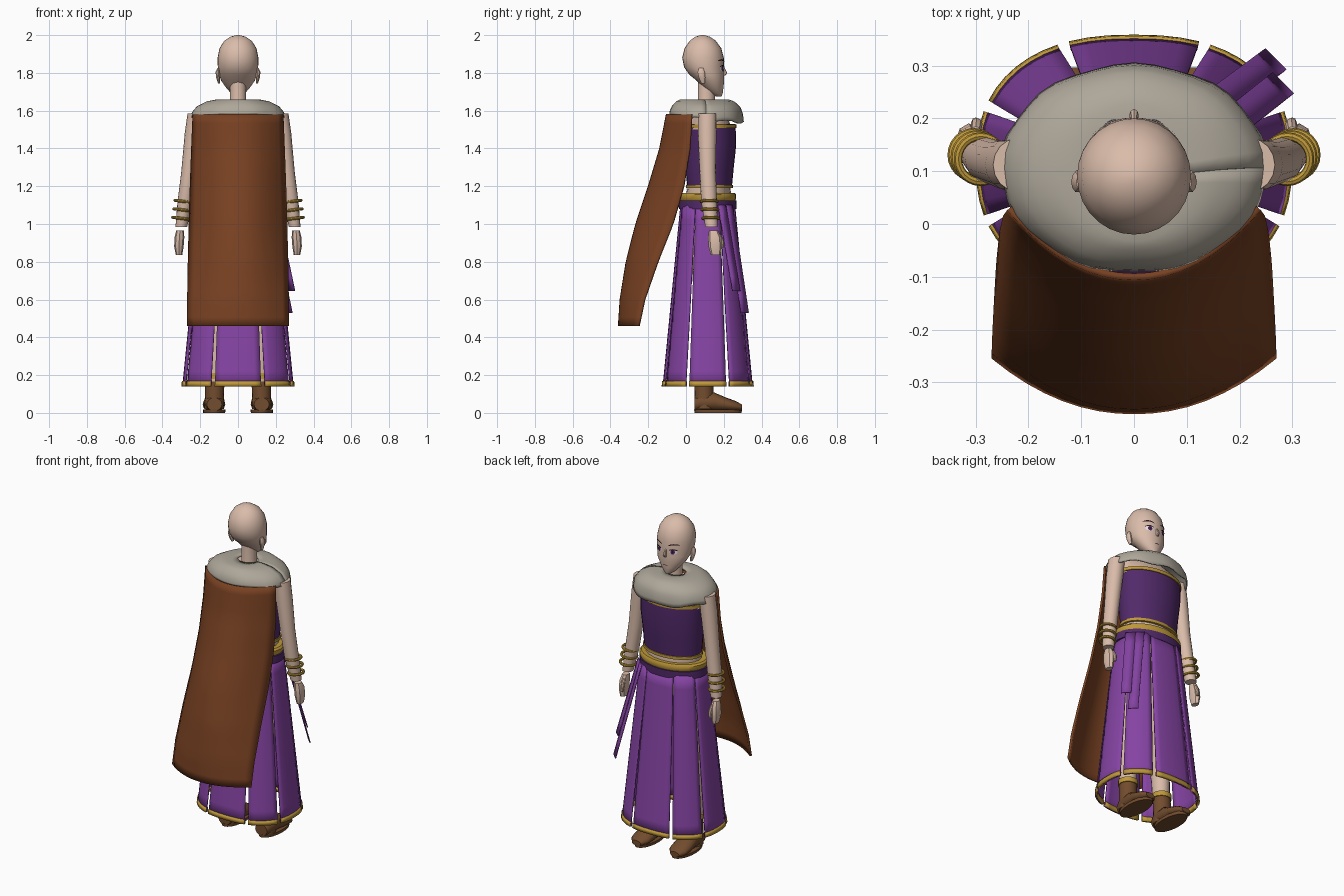
import bpy, bmesh, math
from mathutils import Vector as V

if "Cube" in bpy.data.objects:
    bpy.data.objects.remove(bpy.data.objects["Cube"])


def material(name, r, g, b):
    m = bpy.data.materials.new(name)
    lin = [((c / 255 + 0.055) / 1.055) ** 2.4 for c in (r, g, b)]
    m.diffuse_color = (*lin, 1)
    m.use_nodes = True
    m.node_tree.nodes["Principled BSDF"].inputs["Base Color"].default_value = m.diffuse_color
    return m


SKIN = material("skin", 218, 188, 170)
PURPLE = material("purple", 134, 68, 164)
PLUM = material("dark plum", 82, 42, 106)
GOLD = material("gold", 190, 152, 58)
BROWN = material("cape brown", 120, 65, 34)
GREY = material("collar grey", 174, 167, 154)
LEATHER = material("boot leather", 114, 76, 46)
DARK = material("dark brow", 40, 22, 26)
WHITE = material("eye white", 235, 230, 230)


def build(name, verts, faces, mats, rule=None, angle=40, thick=0):
    """Mesh object with consistent normals and smooth shading by angle."""
    bm = bmesh.new()
    vs = [bm.verts.new(v) for v in verts]
    for f in faces:
        bm.faces.new([vs[i] for i in f])
    bmesh.ops.recalc_face_normals(bm, faces=bm.faces)
    me = bpy.data.meshes.new(name)
    bm.to_mesh(me)
    bm.free()
    for m in mats:
        me.materials.append(m)
    if rule:
        for p in me.polygons:
            p.material_index = rule(p.center)
    ob = bpy.data.objects.new(name, me)
    bpy.context.collection.objects.link(ob)
    bpy.ops.object.select_all(action='DESELECT')
    ob.select_set(True)
    bpy.context.view_layer.objects.active = ob
    bpy.ops.object.shade_smooth_by_angle(angle=math.radians(angle))
    if thick:
        mod = ob.modifiers.new("thickness", 'SOLIDIFY')
        mod.thickness, mod.offset = thick, 0
    return ob


def loft(name, rings, mat, n=20, up=(0, 1, 0), **kw):
    """Skin a tube over (centre, half width in x, half size along up)."""
    u = V(up)
    verts = [V(c) + V((rx * math.cos(2 * math.pi * i / n), 0, 0)) + u * ry * math.sin(2 * math.pi * i / n)
             for c, rx, ry in rings for i in range(n)]
    faces = [(k * n + i, k * n + (i + 1) % n, (k + 1) * n + (i + 1) % n, (k + 1) * n + i)
             for k in range(len(rings) - 1) for i in range(n)]
    faces += [tuple(range(n)), tuple(range(len(verts) - n, len(verts)))]
    return build(name, verts, faces, [mat], **kw)


def grid(name, fn, nu, nv, mats, **kw):
    """Sheet from fn(u, v) with u and v in 0..1."""
    verts = [fn(i / nu, j / nv) for j in range(nv + 1) for i in range(nu + 1)]
    w = nu + 1
    faces = [(j * w + i, j * w + i + 1, (j + 1) * w + i + 1, (j + 1) * w + i)
             for j in range(nv) for i in range(nu)]
    return build(name, verts, faces, mats, **kw)


def lerp(a, b, t):
    return a + (b - a) * t


def sample(table, z):
    """Linear lookup in rows sorted by falling z."""
    for a, b in zip(table, table[1:]):
        if z >= b[0]:
            t = (z - a[0]) / (b[0] - a[0])
            return [lerp(p, q, t) for p, q in zip(a, b)]
    return table[-1]


# Head: z, half width, back y, front y
HEAD = [(2.0, .008, .08, .095), (1.992, .04, .05, .125), (1.97, .073, .02, .158), (1.93, .098, -.008, .187),
        (1.88, .108, -.02, .2), (1.83, .107, -.01, .2), (1.79, .1, .018, .202), (1.76, .09, .055, .202),
        (1.72, .062, .09, .198), (1.69, .035, .13, .194), (1.675, .014, .16, .188)]
loft("head", [((0, (b + f) / 2, z), w, (f - b) / 2) for z, w, b, f in HEAD], SKIN, 28, angle=60)
loft("neck", [((0, .105, 1.55), .055, .055), ((0, .108, 1.64), .043, .045), ((0, .108, 1.78), .043, .045)], SKIN)
loft("nose", [((0, .195, 1.835), .006, .006), ((0, .206, 1.80), .009, .012), ((0, .2, 1.785), .008, .008)], SKIN, 8)


def face_y(x, z):
    _, w, b, f = sample(HEAD, z)
    return (b + f) / 2 + (f - b) / 2 * math.sqrt(max(0, 1 - (x / w) ** 2))


def face_patch(name, cx, cz, rx, rz, mat, lift, bend=0.0, tilt=0.0):
    """Thin painted plate that follows the face."""
    def fn(u, v):
        a = u * 2 - 1
        x = cx + a * rx
        z = cz + (v * 2 - 1) * rz * math.sqrt(max(.01, 1 - a * a)) - bend * a * a + tilt * a
        return x, face_y(x, z) + lift, z
    grid(name, fn, 10, 4, [mat])


for s in (-1, 1):
    face_patch("eye_white", s * .047, 1.822, .021, .014, WHITE, .002)
    face_patch("iris", s * .045, 1.822, .012, .014, PLUM, .004)
    face_patch("pupil", s * .045, 1.822, .005, .008, DARK, .0055)
    face_patch("eyelid", s * .048, 1.838, .024, .0035, DARK, .006, .007)
    face_patch("brow", s * .05, 1.868, .03, .004, DARK, .005, .007, s * .003)
    loft("ear", [((s * .1, .09, 1.745), .006, .01), ((s * .105, .085, 1.775), .011, .018),
                 ((s * .108, .08, 1.805), .011, .02), ((s * .104, .08, 1.825), .005, .012)], SKIN, 10)
face_patch("mouth", 0, 1.735, .017, .002, DARK, .002)

# Torso: bodice with gold edging, bare waist and two belts
loft("bodice", [((0, .125, 1.195), .178, .118), ((0, .125, 1.3), .186, .128), ((0, .132, 1.42), .196, .134),
                ((0, .132, 1.53), .2, .13)], PLUM, 28)
loft("bodice_top_trim", [((0, .132, 1.508), .204, .136), ((0, .132, 1.528), .204, .136)], GOLD, 28)
loft("bodice_bottom_trim", [((0, .125, 1.19), .185, .124), ((0, .125, 1.207), .185, .124)], GOLD, 28)
loft("shoulders", [((0, .125, 1.5), .205, .12), ((0, .115, 1.58), .2, .1), ((0, .11, 1.63), .1, .07)], SKIN)
loft("waist", [((0, .115, .95), .15, .11), ((0, .115, 1.1), .175, .13), ((0, .122, 1.2), .172, .112)], SKIN)
loft("gold_belt", [((0, .115, 1.125), .204, .146), ((0, .115, 1.135), .21, .15), ((0, .115, 1.155), .21, .15),
                   ((0, .115, 1.165), .2, .144)], GOLD, 28)
loft("cloth_belt", [((0, .114, 1.08), .212, .152), ((0, .114, 1.125), .212, .154)], PLUM, 28)

# Collar: draped cap, lower at the chest than at the back
COLLAR = [(0, .06, .05, 1.655), (0, .115, .13, 1.655), (.005, .165, .152, 1.645),
          (.008, .215, .178, 1.62), (.008, .24, .19, 1.59), (.008, .25, .194, 1.555)]


def collar(u, v):
    k = v * (len(COLLAR) - 1)
    i = min(int(k), len(COLLAR) - 2)
    dy, rx, ry, z = [lerp(p, q, k - i) for p, q in zip(COLLAR[i], COLLAR[i + 1])]
    a = 2 * math.pi * u
    fold = 1 + .012 * v * v * math.sin(9 * a)
    z -= .02 * v ** 3 * math.sin(a) + .006 * v ** 3 * math.sin(7 * a)
    return rx * fold * math.cos(a), .098 + dy + ry * fold * math.sin(a), z


grid("collar", collar, 40, 10, [GREY], thick=.008, angle=60)

# Cape: z, half width, edge y, middle y
CAPE = [(1.58, .236, .03, -.1), (1.4, .243, .02, -.135), (1.2, .25, -.012, -.195), (1.0, .256, -.07, -.262),
        (.8, .261, -.15, -.313), (.6, .265, -.22, -.345), (.46, .266, -.25, -.354)]


def cape(u, v):
    z, w, edge, mid = sample(CAPE, lerp(1.58, .46, v))
    a = u * 2 - 1
    return a * w, lerp(mid, edge, abs(a) ** 2.1), z


grid("cape", cape, 16, 24, [BROWN], thick=.013)

# Skirt: eight flared panels with narrow slits and a gold hem


def skirt(deg, v):
    a, b = lerp(.196, .292, v), lerp(.142, .236, v)
    c, s = math.cos(math.radians(deg)), math.sin(math.radians(deg))
    def bow(q):
        return math.copysign(abs(q) ** (2 / 2.4), q)
    return V((a * bow(c), .115 + b * bow(s), lerp(1.1, .14, v)))


def panel(lo, hi, mid_lo, mid_hi):
    def edge(u, v):
        return lerp(lerp(mid_lo + .5, lo, v), lerp(mid_hi - .5, hi, v), u)
    grid("skirt_panel", lambda u, v: skirt(edge(u, v), v), 6, 12, [PURPLE], thick=.006)
    grid("skirt_hem", lambda u, v: skirt(edge(u, .98 + .02 * v), lerp(.972, 1, v)), 6, 1, [GOLD], thick=.016)


for turn in (0, 180):
    for lo, hi, ml, mh in ((-20, 20, -22.5, 22.5), (25, 65, 22.5, 67.3),
                           (69.5, 110.5, 67.3, 112.7), (115, 155, 112.7, 157.5)):
        panel(lo + turn, hi + turn, ml + turn, mh + turn)

# Sash tails hanging from the belt at one hip
for top, end in ((V((.15, .225, 1.1)), V((.267, .311, .53))), (V((.185, .19, 1.1)), V((.281, .266, .645)))):
    side = V((.02, -.02, 0))
    grid("sash_tail", lambda u, v: top.lerp(end, v) + side * (u * 2 - 1), 1, 6, [PURPLE], thick=.006)

for s in (-1, 1):
    # Arm with three bangles and a separate mitten hand
    loft("arm", [((s * .222, .112, 1.585), .045, .05), ((s * .235, .112, 1.48), .047, .049),
                 ((s * .258, .115, 1.28), .042, .043), ((s * .28, .122, 1.12), .04, .042),
                 ((s * .3, .135, .985), .031, .033)], SKIN, 16)
    for k, z in enumerate((1.03, 1.075, 1.12)):
        bpy.ops.mesh.primitive_torus_add(location=(s * (.303 - .006 * k), .131 - .004 * k, z),
                                         rotation=(0, s * -.12, 0), major_radius=.043, minor_radius=.008,
                                         major_segments=24, minor_segments=8)
        bangle = bpy.context.object
        bangle.name = "bangle"
        bangle.data.materials.append(GOLD)
        bpy.ops.object.shade_smooth_by_angle()
    loft("hand", [((s * .307, .145, .965), .02, .024), ((s * .31, .152, .93), .026, .035),
                  ((s * .313, .155, .88), .025, .036), ((s * .312, .158, .835), .017, .026)], SKIN, 8)
    loft("thumb", [((s * .3, .175, .945), .01, .01), ((s * .298, .19, .91), .011, .011),
                   ((s * .3, .194, .875), .008, .008)], SKIN, 8)
    # Leg, ankle band and boot
    loft("leg", [((s * .12, .09, .15), .045, .045), ((s * .118, .085, .4), .055, .06),
                 ((s * .11, .1, .6), .055, .06), ((s * .095, .11, 1.05), .08, .09)], SKIN, 16)
    loft("ankle_band", [((s * .122, .094, .18), .056, .055), ((s * .122, .094, .21), .056, .055)], GOLD, 16)
    loft("boot_shaft", [((s * .125, .1, .02), .052, .054), ((s * .124, .095, .1), .05, .05),
                        ((s * .122, .094, .185), .051, .05)], LEATHER, 16)
    loft("boot_foot", [((s * .125, .046, .045), .04, .035), ((s * .125, .075, .055), .052, .047),
                       ((s * .125, .15, .058), .055, .05), ((s * .127, .21, .045), .06, .037),
                       ((s * .129, .265, .035), .056, .027), ((s * .13, .297, .028), .03, .016)],
         LEATHER, 16, up=(0, 0, 1))
    loft("boot_sole", [((s * .126, .17, 0), .058, .124), ((s * .126, .17, .018), .06, .127)], LEATHER, 20)
